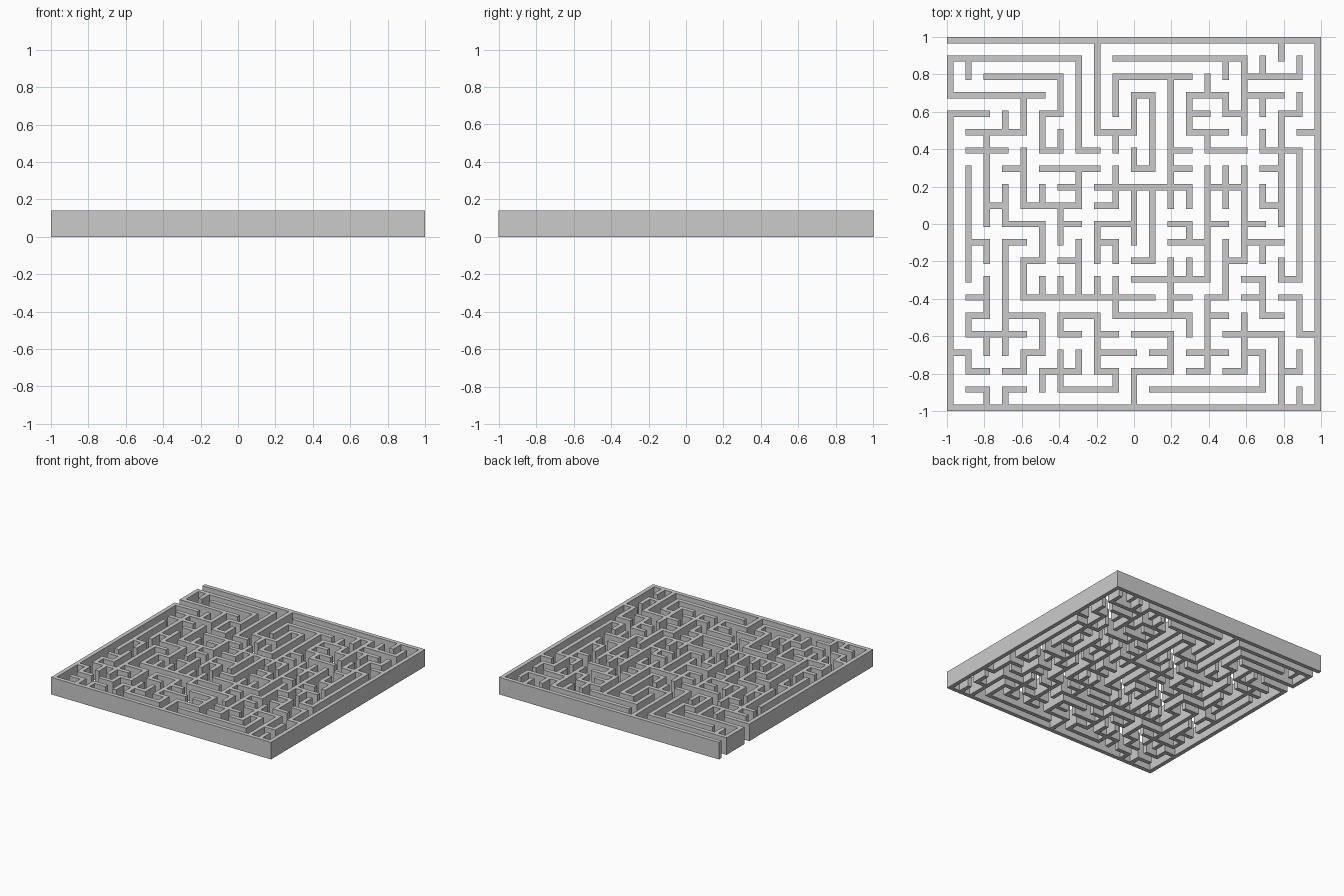
import bpy, bmesh, random

if "Cube" in bpy.data.objects:
    bpy.data.objects.remove(bpy.data.objects["Cube"])

CELLS = 20       # maze cells per side
HEIGHT = 0.14
HALF = 0.017     # half wall thickness
EDGE = 1.0 - HALF
PITCH = 2 * EDGE / CELLS

posts, links = set(), set()


def link(a, b):
    posts.update((a, b))
    links.add((min(a, b), max(a, b)))


def wall(col, row, *turns):
    """Walk from a post (column, row from the back); turns set column, row, column..."""
    for i, goal in enumerate(turns):
        while (col, row)[i % 2] != goal:
            here = (col, row)
            if i % 2 == 0:
                col += 1 if goal > col else -1
            else:
                row += 1 if goal > row else -1
            link(here, (col, row))


# Outer frame with the two openings at the back left corner
wall(0, 0, 20, 20, 0, 4, 2)
wall(5, 3, 0, 1, 7, 6)

# Back half walls
wall(8, 0, 8, 5, 10, 3, 11, 7)
wall(9, 3, 9, 2, 12, 8, 9)
wall(9, 1, 16, 4, 15, 3, 13, 5, 14, 6, 15)
wall(3, 2, 6, 4, 5, 6, 6, 5)
wall(1, 5, 4, 3)
wall(4, 6, 4, 9, 7, 7)
wall(1, 7, 1, 13)
wall(19, 13, 19, 6, 18, 8)

# Long winding wall through the middle
wall(2, 5, 2, 9, 3, 10, 5, 12, 4, 14, 9, 15, 12, 13, 14, 8, 16, 12, 15, 14, 14, 17, 13)

# Front half walls
wall(4, 11, 3, 15, 5, 17)
wall(3, 15, 3, 16, 1, 15, 2, 14, 1)
wall(18, 20, 18, 16, 16, 18, 15)
wall(11, 19, 17, 17, 16)
wall(10, 20, 10, 18, 12, 16, 11)
wall(6, 16, 6, 15, 8, 18, 9, 19, 6, 18, 7)
wall(18, 15, 17, 13, 16)
wall(20, 16, 19, 14, 18)

# Short dead-end spurs grow from the main walls over the remaining posts
random.seed(4)
while len(posts) < (CELLS + 1) ** 2:
    spurs = [((c, r), (c + dc, r + dr)) for c, r in sorted(posts)
             for dc, dr in ((1, 0), (-1, 0), (0, 1), (0, -1))
             if 0 <= c + dc <= CELLS and 0 <= r + dr <= CELLS
             and (c + dc, r + dr) not in posts]
    link(*random.choice(spurs))


def tile(bm, x0, y0, x1, y1):
    corners = ((x0, y0), (x1, y0), (x1, y1), (x0, y1))
    bm.faces.new([bm.verts.new((x, y, 0)) for x, y in corners])


# Floor plan: a square at each post, a strip along each link
bm = bmesh.new()
for col, row in sorted(posts):
    x, y = -EDGE + PITCH * col, EDGE - PITCH * row
    tile(bm, x - HALF, y - HALF, x + HALF, y + HALF)
for (col, row), (col2, row2) in sorted(links):
    x, y = -EDGE + PITCH * col, EDGE - PITCH * row
    if col2 > col:
        tile(bm, x + HALF, y - HALF, x + PITCH - HALF, y + HALF)
    else:
        tile(bm, x - HALF, y - PITCH + HALF, x + HALF, y - HALF)
bmesh.ops.remove_doubles(bm, verts=bm.verts, dist=0.001)

# Raise the plan into solid walls
raised = bmesh.ops.extrude_face_region(bm, geom=bm.faces[:], use_keep_orig=True)
top = [v for v in raised["geom"] if isinstance(v, bmesh.types.BMVert)]
bmesh.ops.translate(bm, verts=top, vec=(0, 0, HEIGHT))
bmesh.ops.recalc_face_normals(bm, faces=bm.faces)

mesh = bpy.data.meshes.new("maze_walls")
bm.to_mesh(mesh)
bm.free()
walls = bpy.data.objects.new("maze_walls", mesh)
bpy.context.collection.objects.link(walls)
